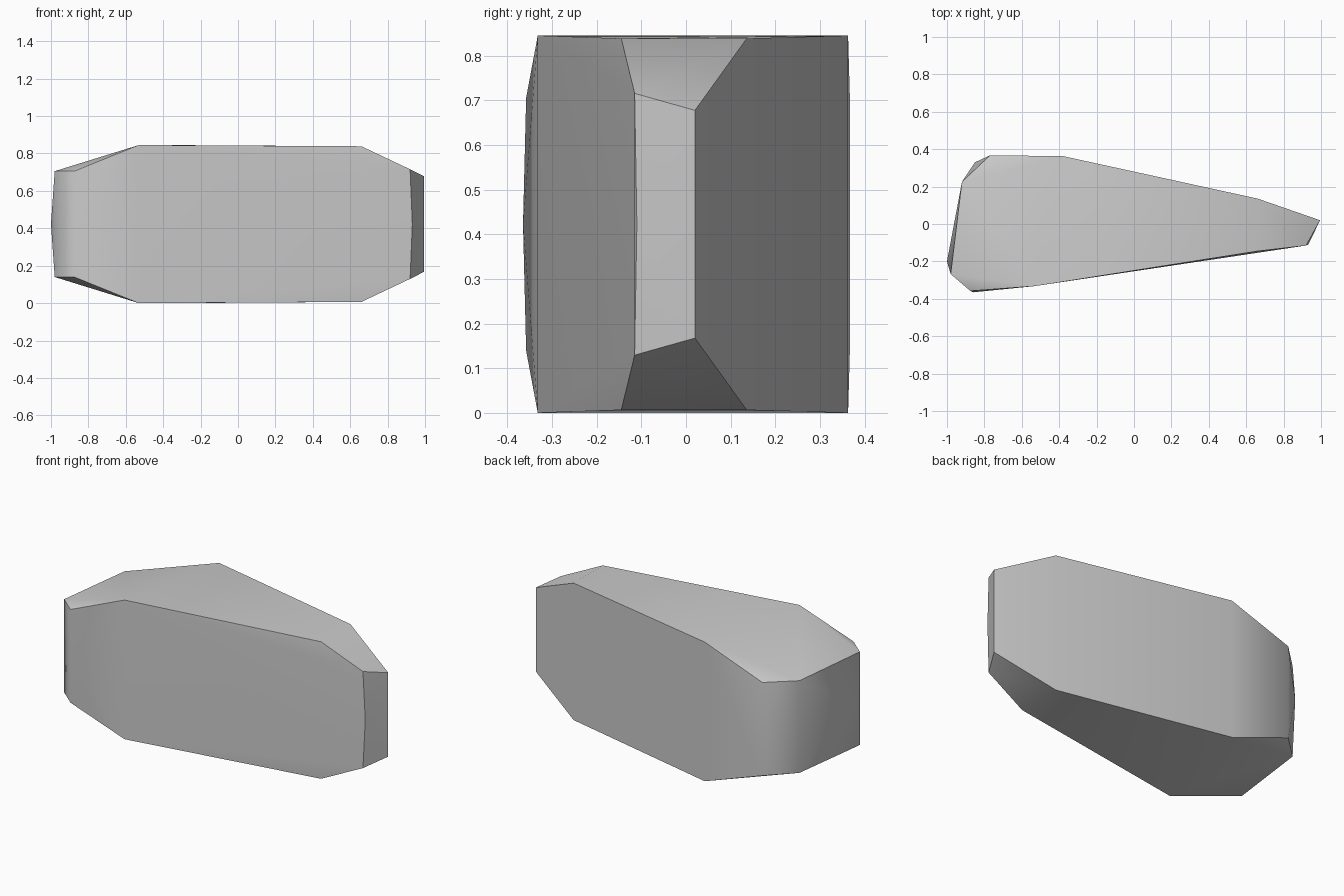
import bpy
import bmesh
import math

cube = bpy.data.objects.get("Cube")
if cube:
    bpy.data.objects.remove(cube, do_unlink=True)


def make_material(name, colour):
    mat = bpy.data.materials.new(name)
    mat.use_nodes = True
    mat.diffuse_color = colour
    mat.node_tree.nodes["Principled BSDF"].inputs["Base Color"].default_value = colour
    return mat


MID = 0.4225  # height of the mirror plane

# Upper corners as x, y and height above the mirror plane
corners = [
    # flat top and bottom
    (-0.53, -0.332, 0.4225), (-0.38, 0.363, 0.4225),
    (0.66, -0.145, 0.416), (0.66, 0.136, 0.416),
    # narrow end
    (0.92, -0.115, 0.293), (0.995, 0.02, 0.255),
    # broad end
    (-0.875, -0.358, 0.283), (-0.98, -0.268, 0.283),
    (-0.92, 0.225, 0.28), (-0.77, 0.367, 0.283),
]

# Shallow bulges along the middle
bulges = [(0.932, -0.11), (-0.86, -0.365), (-1.0, -0.2), (-0.85, 0.33)]

# Wedge-shaped block: a faceted shell around the mirrored corners
bm = bmesh.new()
for x, y, h in corners:
    for side in (1, -1):
        bm.verts.new((x, y, MID + side * h))
for x, y in bulges:
    bm.verts.new((x, y, MID))
bmesh.ops.convex_hull(bm, input=bm.verts[:])
bmesh.ops.dissolve_limit(bm, angle_limit=math.radians(0.5),
                         verts=bm.verts[:], edges=bm.edges[:])
bmesh.ops.recalc_face_normals(bm, faces=bm.faces[:])

mesh = bpy.data.meshes.new("wedge_block")
bm.to_mesh(mesh)
bm.free()
mesh.materials.append(make_material("plain grey", (0.6, 0.6, 0.6, 1.0)))

block = bpy.data.objects.new("wedge_block", mesh)
bpy.context.collection.objects.link(block)

# Soften the shallow edges, keep the steep ones sharp
bpy.ops.object.select_all(action="DESELECT")
block.select_set(True)
bpy.context.view_layer.objects.active = block
bpy.ops.object.shade_smooth_by_angle(angle=math.radians(35))
